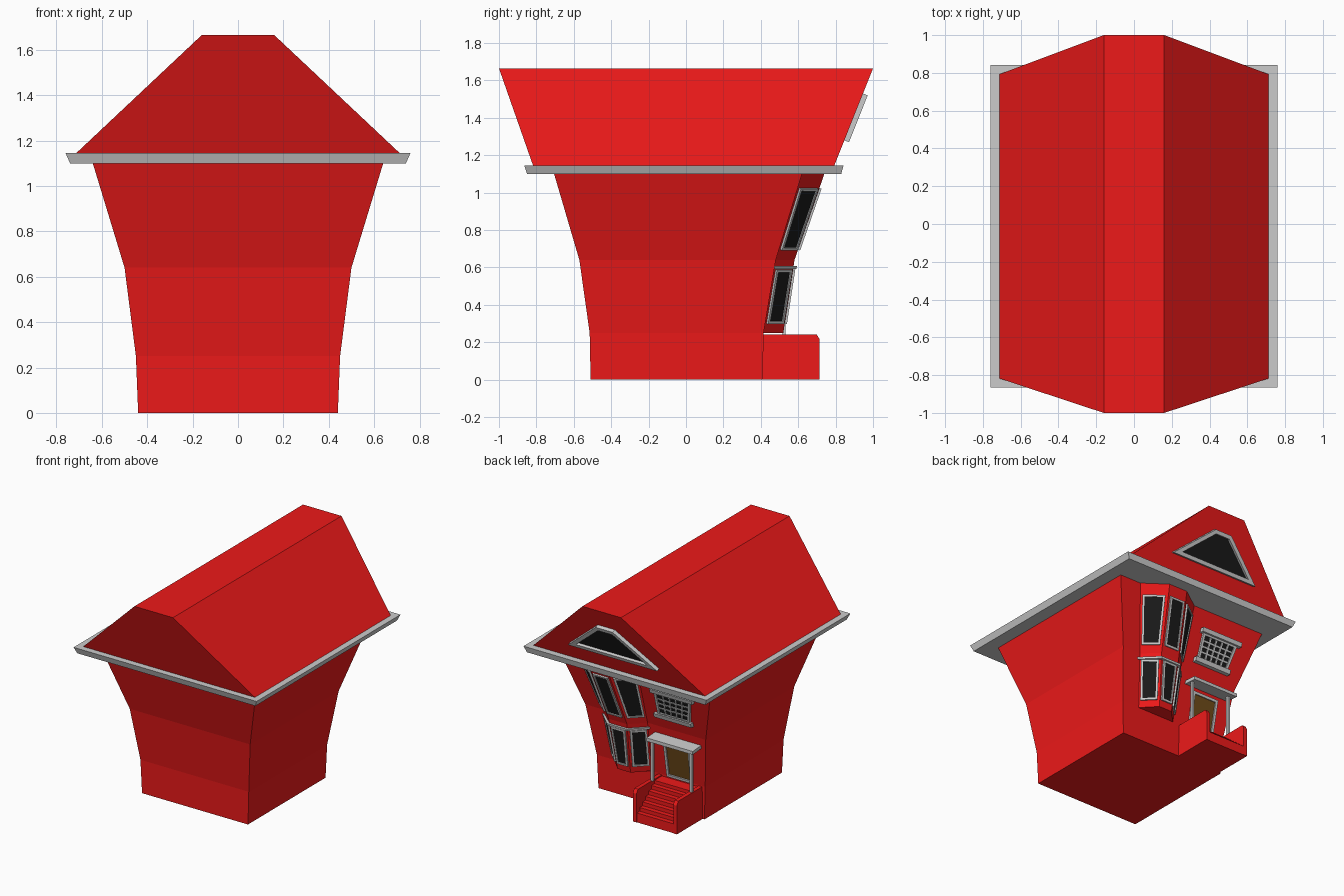
import bpy, bmesh
from mathutils import Vector as V

if "Cube" in bpy.data.objects:
    bpy.data.objects.remove(bpy.data.objects["Cube"])


def mat(name, c):
    m = bpy.data.materials.new(name)
    m.diffuse_color = (*c, 1)
    m.use_nodes = True
    m.node_tree.nodes["Principled BSDF"].inputs["Base Color"].default_value = m.diffuse_color
    return m


RED = mat("red_paint", (0.85, 0.01, 0.01))
BLACK = mat("dark_glass", (0.01, 0.01, 0.01))
BROWN = mat("door_wood", (0.16, 0.07, 0.01))


def finish(name, bm, m=None):
    bmesh.ops.recalc_face_normals(bm, faces=bm.faces)
    me = bpy.data.meshes.new(name)
    bm.to_mesh(me)
    bm.free()
    if m:
        me.materials.append(m)
    ob = bpy.data.objects.new(name, me)
    bpy.context.collection.objects.link(ob)
    return ob


def loft(name, rings, m=None, bm=None):
    """Capped skin through rings of equal point count."""
    own = bm is None
    bm = bm or bmesh.new()
    vs = [[bm.verts.new(p) for p in r] for r in rings]
    n = len(rings[0])
    for a, b in zip(vs, vs[1:]):
        for i in range(n):
            j = (i + 1) % n
            bm.faces.new((a[i], a[j], b[j], b[i]))
    bm.faces.new(vs[0][::-1])
    bm.faces.new(vs[-1])
    if own:
        return finish(name, bm, m)


def rect(hw, y0, y1, z):
    return [(-hw, y0, z), (hw, y0, z), (hw, y1, z), (-hw, y1, z)]


def box(name, x0, x1, y0, y1, z0, z1, m=None):
    loft(name, [[(x0, y0, z), (x1, y0, z), (x1, y1, z), (x0, y1, z)] for z in (z0, z1)], m)


def extrude_x(name, prof, x0, x1, m=None):
    loft(name, [[(x, y, z) for y, z in prof] for x in (x0, x1)], m)


def lerp_table(t, z):
    """Interpolate rows (z, values...) at height z."""
    for a, b in zip(t, t[1:]):
        if z <= b[0]:
            break
    f = (z - a[0]) / (b[0] - a[0])
    return [p + (q - p) * f for p, q in zip(a, b)]


def panel(name, pts, w, depth, fill, cols=1, rows=1):
    """Raised grey frame with a filled opening and glazing bars."""
    p = [V(c) for c in pts]
    n = (p[1] - p[0]).cross(p[3] - p[0]).normalized()
    k = len(p)
    inner = []
    for i in range(k):
        e0, e1 = (p[i] - p[i - 1]).normalized(), (p[(i + 1) % k] - p[i]).normalized()
        inner.append(p[i] + (e1 - e0) * w / e0.cross(e1).length)
    bm = bmesh.new()
    rings = [[c - n * .01 for c in p], [c + n * depth for c in p],
             [c + n * depth for c in inner], [c - n * .01 for c in inner]]
    vs = [[bm.verts.new(c) for c in r] for r in rings]
    for a in range(4):
        for i in range(k):
            j, b = (i + 1) % k, (a + 1) % 4
            bm.faces.new((vs[a][i], vs[a][j], vs[b][j], vs[b][i]))

    def bar(a, b):
        d = (b - a).normalized().cross(n) * .006
        loft("", [[c - d, c + d, c + d + n * depth * .8, c - d + n * depth * .8] for c in (a, b)], bm=bm)
    for i in range(1, cols):
        bar(inner[0].lerp(inner[1], i / cols), inner[3].lerp(inner[2], i / cols))
    for i in range(1, rows):
        bar(inner[0].lerp(inner[3], i / rows), inner[1].lerp(inner[2], i / rows))
    finish(name + "_frame", bm)
    bm = bmesh.new()
    bm.faces.new([bm.verts.new(c + n * .006) for c in inner])
    finish(name + "_fill", bm, fill)


# Flared house walls: z, half width, front y, back y
WALL = [(0, .44, -.51, .41), (.25, .45, -.515, .415), (.64, .50, -.57, .48), (1.11, .643, -.708, .623)]
loft("walls", [rect(hw, a, b, z) for z, hw, a, b in WALL], RED)


def wall_pt(x, z, out=0):
    return (x, lerp_table(WALL, z)[3] + out, z)


# Eaves slab and flaring roof
loft("eaves", [rect(.74, -.85, .83, 1.10), rect(.76, -.865, .842, 1.145)])
loft("roof", [rect(.715, -.817, .792, 1.143), rect(.16, -1, 1, 1.665)], RED)

# Attic window on the back gable
gable = [(x, .792 + (z - 1.143) * .3985, z) for x, z in ((.37, 1.28), (-.37, 1.28), (-.07, 1.53), (.07, 1.53))]
panel("attic_window", gable, .028, .027, BLACK)

# Bay: z, outer x, front corner x, front corner x, outer x, wall y, front y
BAY = [(.25, .309, .205, .097, -.007, .412, .52), (.64, .353, .237, .084, -.02, .477, .58),
       (1.11, .469, .298, .142, -.03, .62, .743)]


def bay_ring(z, grow=0):
    z, a, b, c, d, yw, yf = lerp_table(BAY, z)
    return [(a + grow, yw, z), (b + grow / 2, yf + grow, z), (c - grow / 2, yf + grow, z), (d - grow, yw, z)]


loft("bay", [bay_ring(r[0]) for r in BAY], RED)
loft("bay_trim", [bay_ring(z, .018) for z in (.593, .608)])
for level, z0, z1 in (("lower", .30, .59), ("upper", .695, 1.025)):
    lo, hi = bay_ring(z0), bay_ring(z1)
    for i in range(3):
        a, b, c, d = V(lo[i]), V(lo[i + 1]), V(hi[i + 1]), V(hi[i])
        pts = [a.lerp(b, .1), a.lerp(b, .9), d.lerp(c, .9), d.lerp(c, .1)]
        panel(f"bay_{level}_window_{i}", pts, .014, .012, BLACK)

# Small upper window with glazing bars, lintel and sill
panel("upper_window", [wall_pt(-.135, .755), wall_pt(-.40, .755), wall_pt(-.445, .95), wall_pt(-.14, .95)],
      .02, .015, BLACK, 5, 4)
for name, x0, x1, z0, z1 in (("lintel", -.47, -.12, .94, .97), ("sill", -.42, -.11, .73, .762)):
    loft(name, [[wall_pt(x0, z, -.01), wall_pt(x1, z, -.01), wall_pt(x1, z, .03), wall_pt(x0, z, .03)]
                for z in (z0, z1)])

# Door
panel("door", [wall_pt(-.14, .252), wall_pt(-.355, .252), wall_pt(-.365, .53), wall_pt(-.14, .53)],
      .02, .015, BROWN)

# Porch: side walls, steps, posts and canopy
side = [(.4, 0), (.715, 0), (.715, .215), (.698, .243), (.4, .243)]
steps = [(.4, 0), (.712, 0)]
N = 6
for i in range(N):
    z = .07 + i * .028
    steps += [(.712 - i * .035, z), (.712 - (i + 1) * .035, z)]
steps += [(.502, .235), (.4, .235)]
extrude_x("porch_steps", steps, -.40, -.085, RED)
for s, x in (("left", -.06), ("right", -.395)):
    extrude_x(f"porch_wall_{s}", side, x - .03, x, RED)
for s, x in (("left", -.088), ("right", -.413)):
    box(f"porch_post_{s}", x - .009, x + .009, .515, .533, .24, .56)
extrude_x("canopy", [(.44, .56), (.57, .55), (.57, .575), (.44, .585)], -.455, -.072)
